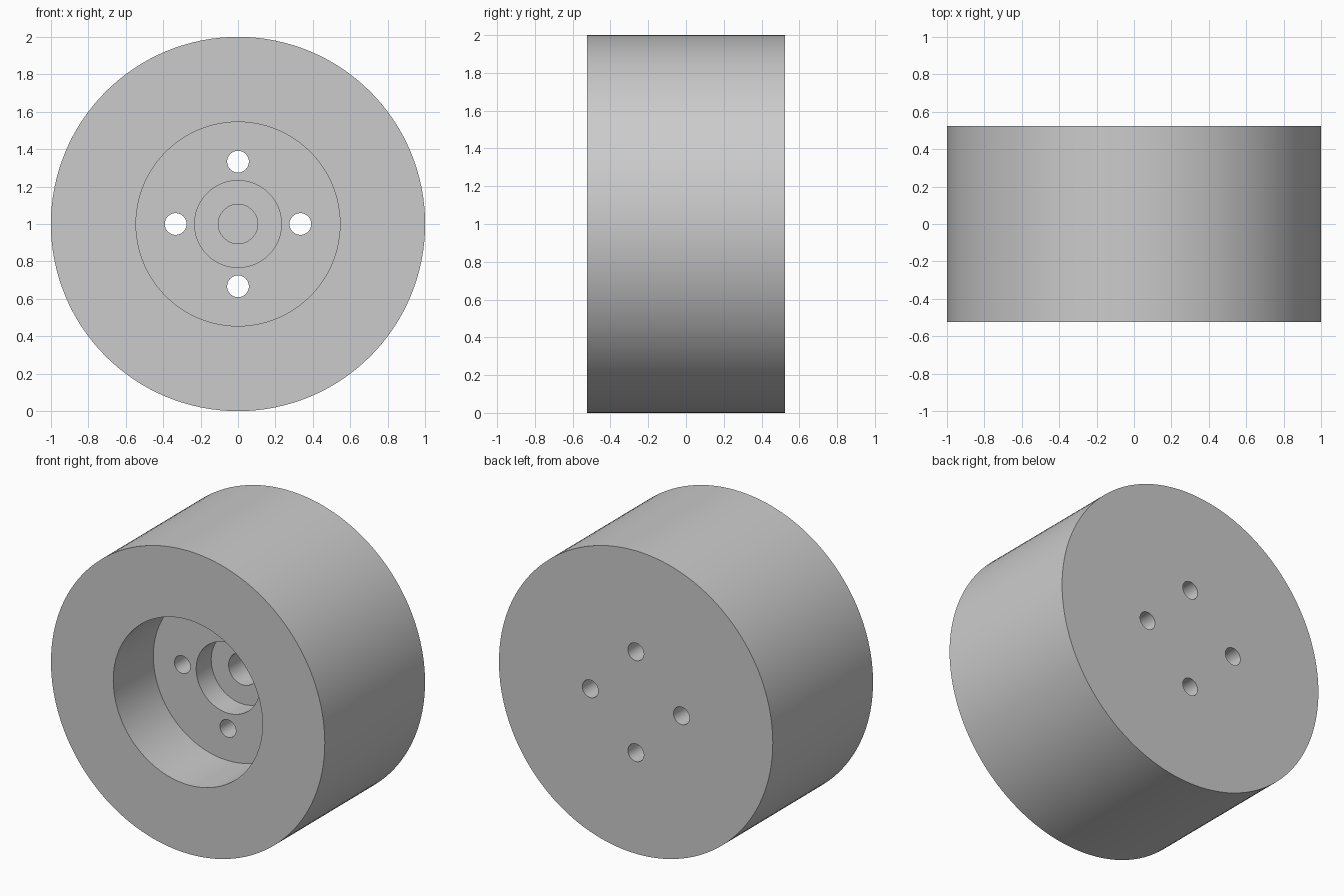
import bpy
import math

cube = bpy.data.objects.get("Cube")
if cube:
    bpy.data.objects.remove(cube, do_unlink=True)

grey = bpy.data.materials.new("light_grey")
grey.use_nodes = True
colour = (0.6, 0.6, 0.6, 1)
grey.diffuse_color = colour
grey.node_tree.nodes["Principled BSDF"].inputs["Base Color"].default_value = colour

HALF = 0.523           # half the wheel width
CENTRE_Z = 1.0


def cylinder(name, radius, y0, y1, sides, x=0.0, z=0.0):
    """Cylinder along y, placed relative to the axle."""
    bpy.ops.mesh.primitive_cylinder_add(
        vertices=sides, radius=radius, depth=y1 - y0,
        location=(x, (y0 + y1) / 2, CENTRE_Z + z),
        rotation=(math.pi / 2, 0, 0))
    obj = bpy.context.object
    obj.name = name
    obj.data.materials.append(grey)
    return obj


# Solid wheel body
wheel = cylinder("wheel", 1.0, -HALF, HALF, 128)

# Stepped recess opening at the front: wide, hub, then blind axle bore
cutters = []
for name, radius, depth in (("recess", 0.545, 0.418),
                            ("hub_seat", 0.232, 0.575),
                            ("axle_bore", 0.105, 0.89)):
    cutters.append(cylinder(name + "_cutter", radius, -HALF - 0.1,
                            -HALF + depth, 96))

# Four bolt holes right through the web
for i in range(4):
    a = i * math.pi / 2
    cutters.append(cylinder("bolt_hole_cutter", 0.058, -HALF - 0.1, HALF + 0.1,
                            48, 0.333 * math.cos(a), 0.333 * math.sin(a)))

# Cut everything out of the body
bpy.ops.object.select_all(action="DESELECT")
wheel.select_set(True)
bpy.context.view_layer.objects.active = wheel
for cutter in cutters:
    cutter.hide_render = True
    mod = wheel.modifiers.new(cutter.name, "BOOLEAN")
    mod.operation = "DIFFERENCE"
    mod.solver = "EXACT"
    mod.object = cutter
    bpy.ops.object.modifier_apply(modifier=mod.name)
for cutter in cutters:
    bpy.data.objects.remove(cutter, do_unlink=True)

bpy.ops.object.shade_smooth_by_angle(angle=math.radians(30))
